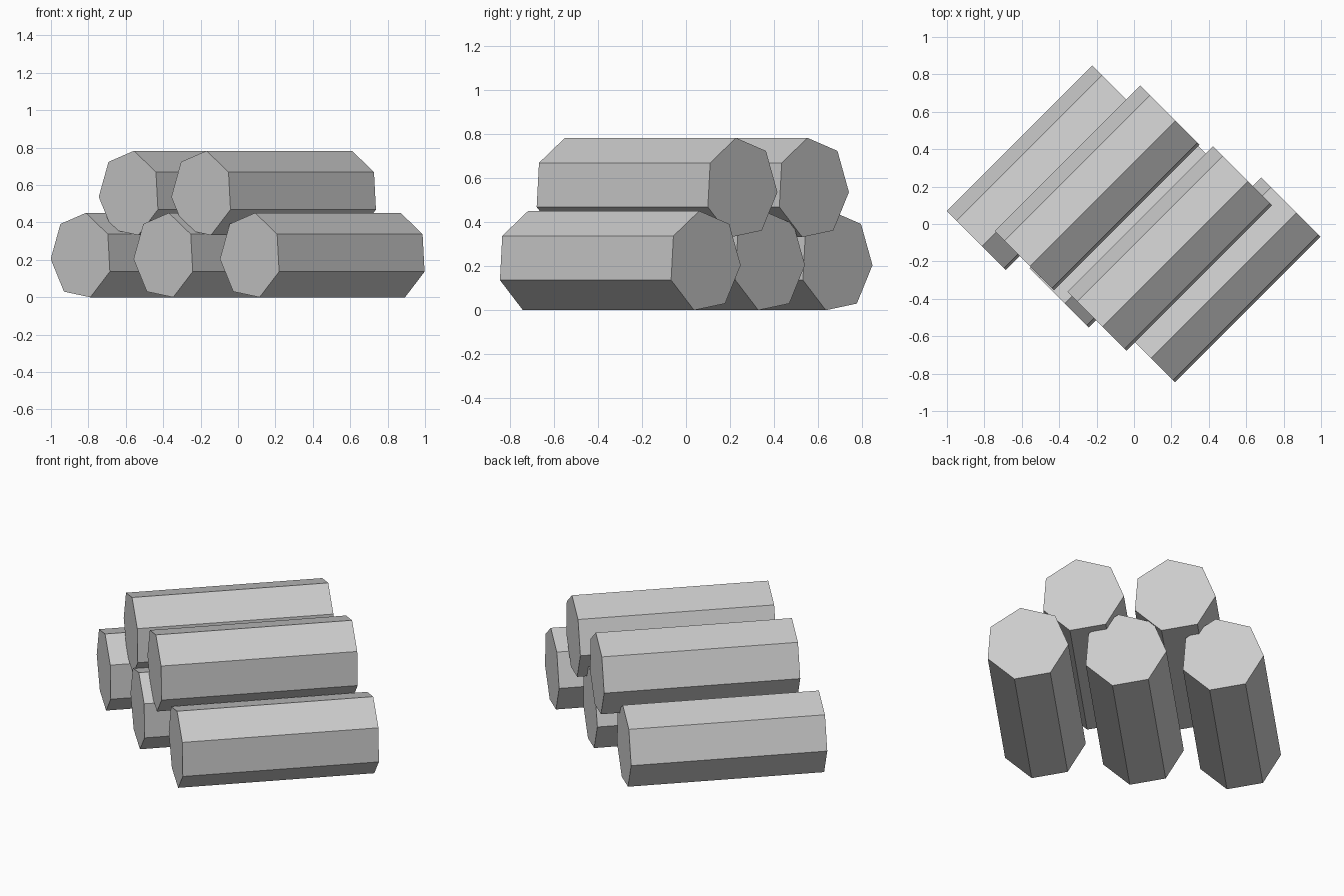
import bpy
import bmesh
from math import cos, sin, radians, tau
from mathutils import Vector

SIDES = 7
RADIUS = 0.232
LENGTH = 1.10
FIRST_CORNER = radians(81.4)

along = Vector((1, 1, 0)).normalized()    # direction the logs lie in
across = Vector((1, -1, 0)).normalized()
up = Vector((0, 0, 1))

cube = bpy.data.objects.get("Cube")
if cube:
    bpy.data.objects.remove(cube, do_unlink=True)

# One plain grey for every log
grey = bpy.data.materials.new("light_grey")
grey.use_nodes = True
colour = (0.6, 0.6, 0.6, 1)
grey.diffuse_color = colour
grey.node_tree.nodes["Principled BSDF"].inputs["Base Color"].default_value = colour


def make_log(name, centre):
    """Extrude a flat-sided profile along the log direction."""
    bm = bmesh.new()
    start = Vector(centre) - along * LENGTH / 2
    ring = []
    for i in range(SIDES):
        a = FIRST_CORNER + tau * i / SIDES
        ring.append(bm.verts.new(start + RADIUS * (across * cos(a) + up * sin(a))))
    end = bm.faces.new(ring)
    extruded = bmesh.ops.extrude_face_region(bm, geom=[end], use_keep_orig=True)
    moved = [v for v in extruded["geom"] if isinstance(v, bmesh.types.BMVert)]
    bmesh.ops.translate(bm, verts=moved, vec=along * LENGTH)
    bmesh.ops.recalc_face_normals(bm, faces=bm.faces)
    mesh = bpy.data.meshes.new(name)
    bm.to_mesh(mesh)
    bm.free()
    mesh.materials.append(grey)
    bpy.context.collection.objects.link(bpy.data.objects.new(name, mesh))


# Bottom row of three, with two resting on top
LOW, HIGH = 0.221, 0.553
make_log("bottom_log_left", (-0.449, 0.295, LOW))
make_log("bottom_log_middle", (-0.006, -0.012, LOW))
make_log("bottom_log_right", (0.456, -0.304, LOW))
make_log("top_log_left", (-0.192, 0.188, HIGH))
make_log("top_log_right", (0.196, -0.137, HIGH))
